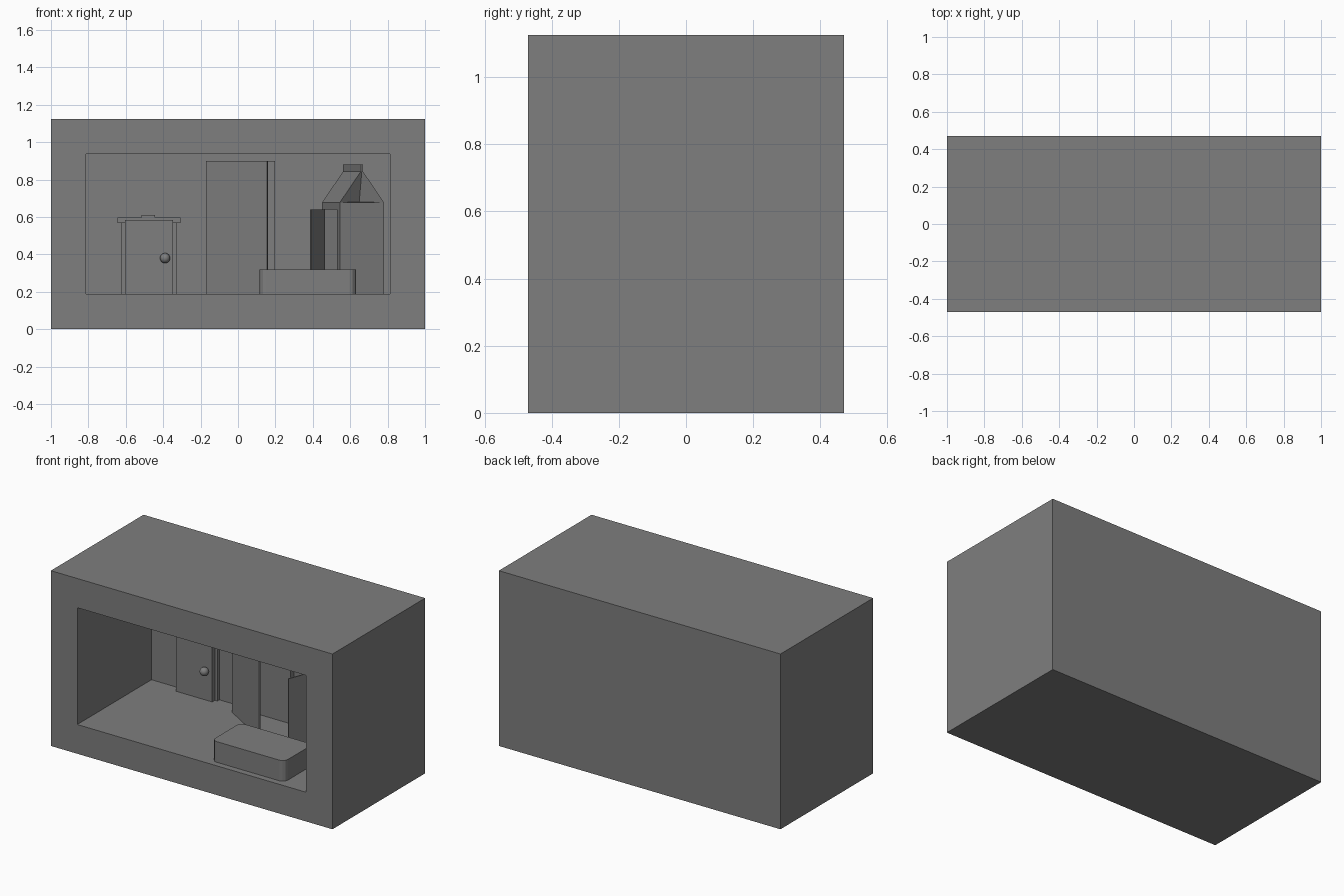
import bpy, bmesh
from mathutils import Vector

if "Cube" in bpy.data.objects:
    bpy.data.objects.remove(bpy.data.objects["Cube"], do_unlink=True)

grey = bpy.data.materials.new("mid_grey")
grey.use_nodes = True
grey.diffuse_color = (0.21, 0.21, 0.21, 1)
grey.node_tree.nodes["Principled BSDF"].inputs["Base Color"].default_value = (0.21, 0.21, 0.21, 1)

WALL = 0.1875
FLOOR = WALL
BACK = 0.283


def finish(name, bm):
    bmesh.ops.recalc_face_normals(bm, faces=bm.faces[:])
    mesh = bpy.data.meshes.new(name)
    bm.to_mesh(mesh)
    bm.free()
    mesh.materials.append(grey)
    obj = bpy.data.objects.new(name, mesh)
    bpy.context.collection.objects.link(obj)
    return obj


def prism(name, outline, z0, z1):
    """Upright solid from a floor outline."""
    bm = bmesh.new()
    base = bm.faces.new([bm.verts.new((x, y, z0)) for x, y in outline])
    top = bmesh.ops.extrude_face_region(bm, geom=[base])["geom"]
    bmesh.ops.translate(bm, vec=(0, 0, z1 - z0),
                        verts=[v for v in top if isinstance(v, bmesh.types.BMVert)])
    return finish(name, bm)


def block(name, x0, x1, y0, y1, z0, z1):
    return prism(name, [(x0, y0), (x1, y0), (x1, y1), (x0, y1)], z0, z1)


def slab(name, start, end, thickness, z0, z1):
    """Upright panel between two floor points, thickened to its left side."""
    a, b = Vector(start), Vector(end)
    d = (b - a).normalized()
    side = Vector((-d.y, d.x)) * thickness
    return prism(name, [a, b, b + side, a + side], z0, z1)


# Room: a box with its front hollowed out
bm = bmesh.new()
bmesh.ops.create_cube(bm, size=1)
for v in bm.verts:
    v.co = (v.co.x * 2, v.co.y * 0.94, (v.co.z + 0.5) * 1.125)
bm.normal_update()
front = min(bm.faces, key=lambda f: f.calc_center_median().y)
bmesh.ops.inset_individual(bm, faces=[front], thickness=WALL, use_even_offset=True)
inner = bmesh.ops.extrude_discrete_faces(bm, faces=[front])["faces"][0]
bmesh.ops.translate(bm, verts=inner.verts[:], vec=(0, BACK + 0.47, 0))
finish("room_box", bm)

# Small door standing proud of its frame, with lintel, crest and knob
block("small_door", -0.605, -0.348, 0.235, BACK, FLOOR, 0.583)
block("small_door_frame", -0.622, -0.33, 0.262, BACK, FLOOR, 0.57)
block("small_door_lintel", -0.645, -0.308, 0.25, BACK, 0.568, 0.598)
block("small_door_crest", -0.515, -0.445, 0.25, BACK, 0.598, 0.61)
bm = bmesh.new()
bmesh.ops.create_uvsphere(bm, u_segments=20, v_segments=12, radius=0.027)
bmesh.ops.translate(bm, verts=bm.verts[:], vec=(-0.39, 0.214, 0.38))
knob = finish("door_knob", bm)
knob.data.polygons.foreach_set("use_smooth", [True] * len(knob.data.polygons))

# Tall doorway on the back wall and its thin door standing ajar
block("tall_doorway", -0.172, 0.198, 0.25, BACK, FLOOR, 0.9)
slab("tall_door", (-0.172, 0.185), (0.155, -0.01), 0.012, FLOOR, 0.9)

# Low step with softened upright corners
step = block("low_step", 0.115, 0.63, -0.43, -0.14, FLOOR, 0.32)
bm = bmesh.new()
bm.from_mesh(step.data)
upright = [e for e in bm.edges if abs(e.verts[0].co.z - e.verts[1].co.z) > 0.1]
bmesh.ops.bevel(bm, geom=upright, offset=0.035, segments=3, profile=0.5, affect='EDGES')
bm.to_mesh(step.data)
bm.free()

# Carton house: turned hollow body, doorway in its side, gable roof folded in at both ends
EAVE, RIDGE, HEAD = 0.678, 0.852, 0.64
JAMBS = (0.16, 0.84)
near = Vector((0.545, -0.09, 0))
along = Vector((-0.095, 0.29, 0))
across = Vector((0.235, 0.08, 0))
bm = bmesh.new()


def point(u, v, z):
    return bm.verts.new(near + across * u + along * v + Vector((0, 0, z)))


corners = ((0, 0), (1, 0), (1, 1), (0, 1))
low = [point(u, v, FLOOR) for u, v in corners]
eave = [point(u, v, EAVE) for u, v in corners]
ridge = [point(0.5, v, RIDGE) for v in (0, 1)]
fold = [point(0.5, v, EAVE + 0.002) for v in (0.15, 0.85)]
foot = [point(0, v, FLOOR) for v in JAMBS]
head = [point(0, v, HEAD) for v in JAMBS]
bm.faces.new((low[0], low[1], low[2], low[3], foot[1], foot[0]))
for i in range(3):
    bm.faces.new((low[i], low[i + 1], eave[i + 1], eave[i]))
# Side wall around the doorway
bm.faces.new((low[0], foot[0], head[0], eave[0]))
bm.faces.new((foot[1], low[3], eave[3], head[1]))
bm.faces.new((head[0], head[1], eave[3], eave[0]))
# Roof slopes and folded gables
bm.faces.new((eave[0], eave[3], ridge[1], ridge[0]))
bm.faces.new((eave[1], eave[2], ridge[1], ridge[0]))
for k, (a, b) in enumerate(((0, 1), (2, 3))):
    bm.faces.new((eave[a], eave[b], fold[k]))
    bm.faces.new((eave[a], ridge[k], fold[k]))
    bm.faces.new((eave[b], ridge[k], fold[k]))
finish("carton_house", bm)

# Ridge fin and open door of the carton house
crest = (near + across * 0.5).to_2d() + Vector((0.006, 0))
slab("carton_ridge_fin", crest, crest + along.to_2d(), 0.012, RIDGE - 0.008, 0.88)
hinge = (near + along * JAMBS[1]).to_2d()
slab("carton_door", (0.39, -0.045), hinge, 0.006, FLOOR, HEAD)
